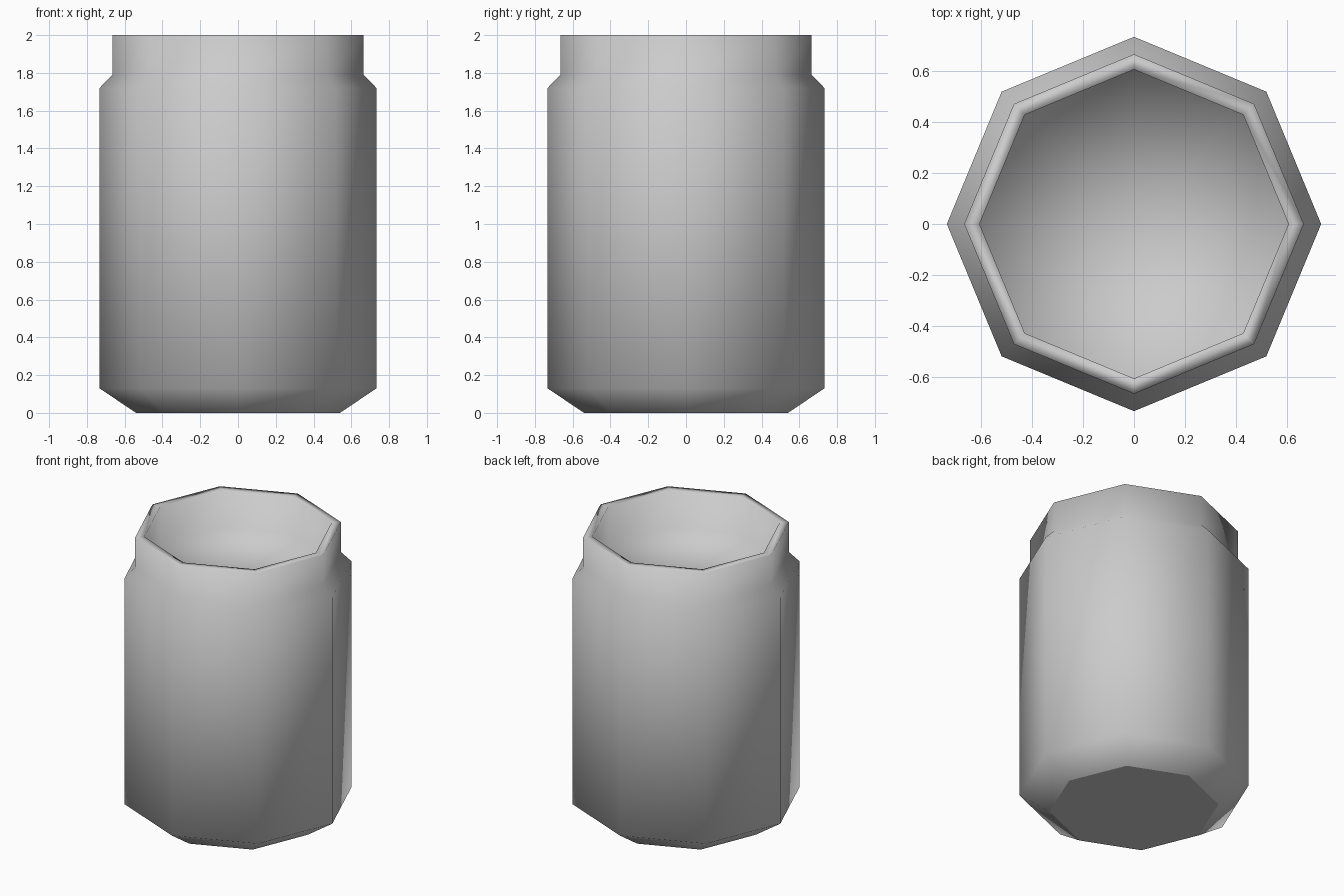
import bpy, bmesh, math

SIDES = 8

if "Cube" in bpy.data.objects:
    bpy.data.objects.remove(bpy.data.objects["Cube"], do_unlink=True)


def make_material(name, colour):
    mat = bpy.data.materials.new(name)
    mat.use_nodes = True
    mat.diffuse_color = colour
    mat.node_tree.nodes["Principled BSDF"].inputs["Base Color"].default_value = colour
    return mat


def ring(bm, radius, z):
    angles = [2 * math.pi * i / SIDES for i in range(SIDES)]
    return [bm.verts.new((radius * math.cos(a), radius * math.sin(a), z)) for a in angles]


# Radius and height, from the base up the outside and down into the mouth
profile = [
    (0.54, 0.0),     # base
    (0.733, 0.13),   # lower bevel
    (0.733, 1.72),   # body wall
    (0.665, 1.79),   # shoulder
    (0.665, 2.0),    # outer lip
    (0.605, 2.0),    # inner lip
    (0.605, 1.74),   # recessed floor
]

bm = bmesh.new()
rings = [ring(bm, r, z) for r, z in profile]
for low, high in zip(rings, rings[1:]):
    for i in range(SIDES):
        j = (i + 1) % SIDES
        bm.faces.new((low[i], low[j], high[j], high[i]))

# Base cap and recessed floor, the floor fanned from its centre
base = bm.faces.new(list(reversed(rings[0])))
floor = bm.faces.new(rings[-1])
bmesh.ops.poke(bm, faces=[floor])

# Smooth all round, with a hard edge at the base
for face in bm.faces:
    face.smooth = True
base.smooth = False
for edge in base.edges:
    edge.smooth = False

mesh = bpy.data.meshes.new("jar")
bm.to_mesh(mesh)
bm.free()
mesh.materials.append(make_material("plain grey", (0.6, 0.6, 0.6, 1.0)))
jar = bpy.data.objects.new("jar", mesh)
bpy.context.collection.objects.link(jar)
